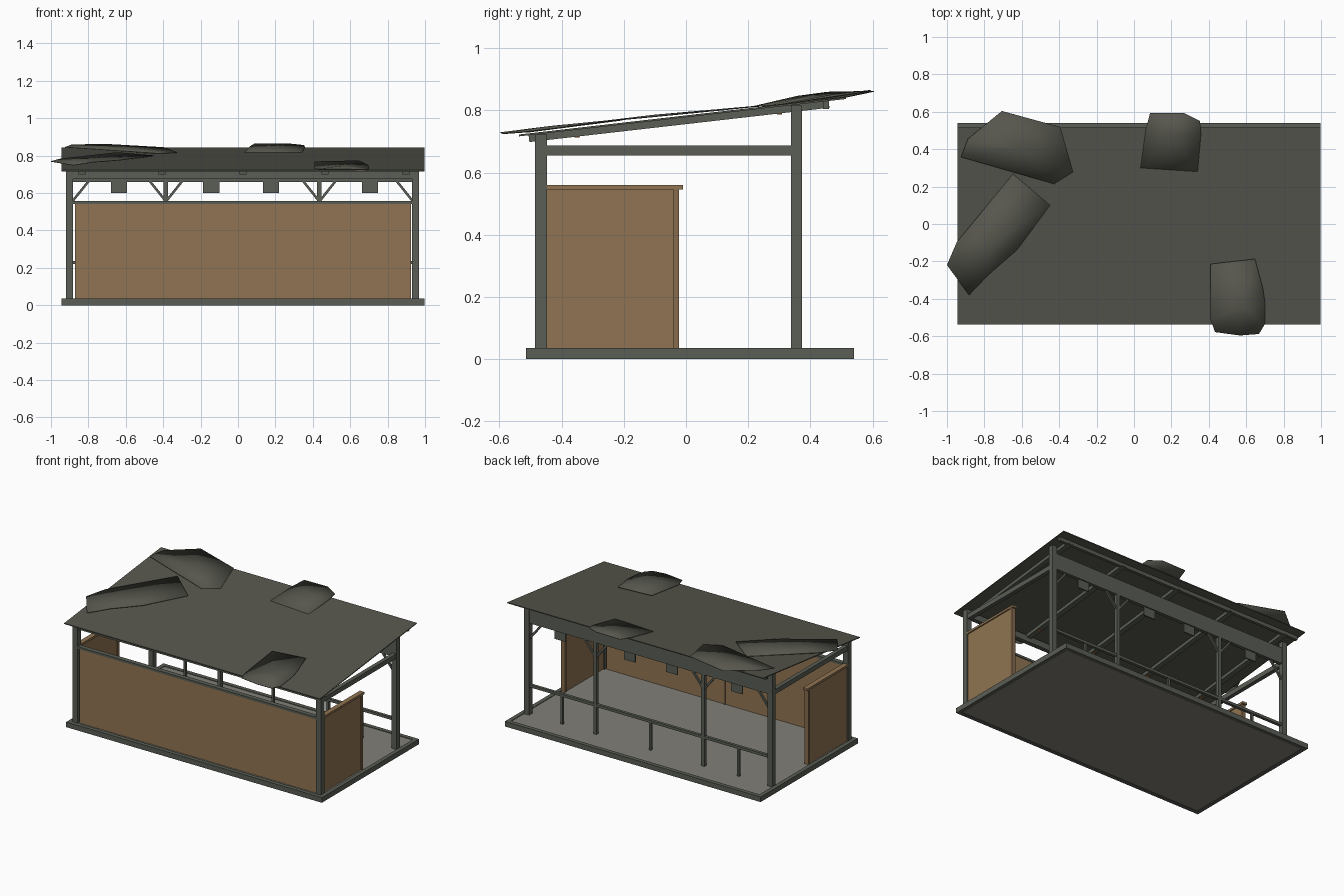
import bpy, bmesh, math
from mathutils import Vector

if "Cube" in bpy.data.objects:
    bpy.data.objects.remove(bpy.data.objects["Cube"])


def mat(name, r, g, b):
    m = bpy.data.materials.new(name)
    m.diffuse_color = (r, g, b, 1)
    m.use_nodes = True
    m.node_tree.nodes["Principled BSDF"].inputs["Base Color"].default_value = m.diffuse_color
    return m


STEEL = mat("grey green steel", 0.102, 0.112, 0.090)
ROOF = mat("roof felt", 0.093, 0.093, 0.075)
FLOOR = mat("concrete floor", 0.225, 0.215, 0.19)
BROWN = mat("brown board", 0.28, 0.175, 0.085)
TRIM = mat("brown trim", 0.24, 0.145, 0.072)
ORANGE = mat("rust orange", 0.35, 0.15, 0.05)


def mesh_object(name, bm, m):
    bmesh.ops.recalc_face_normals(bm, faces=bm.faces)
    me = bpy.data.meshes.new(name)
    bm.to_mesh(me)
    bm.free()
    me.materials.append(m)
    ob = bpy.data.objects.new(name, me)
    bpy.context.collection.objects.link(ob)
    return ob


def box(name, x, y, z, m):
    """Box from (min, max) ranges."""
    bm = bmesh.new()
    bmesh.ops.create_cube(bm, size=1)
    for v in bm.verts:
        for i, r in enumerate((x, y, z)):
            v.co[i] = r[0] if v.co[i] < 0 else r[1]
    return mesh_object(name, bm, m)


def bar(name, a, b, w, h, m):
    """Straight bar of width w and height h between two points."""
    a, b = Vector(a), Vector(b)
    bm = bmesh.new()
    bmesh.ops.create_cube(bm, size=1)
    d = (b - a).normalized()
    side = Vector((0, 1, 0)) if abs(d.x) > 0.3 else Vector((1, 0, 0))
    up = d.cross(side).normalized()
    for v in bm.verts:
        c = v.co.copy()
        v.co = (a + b) / 2 + d * c.x * (b - a).length + side * c.y * w + up * c.z * h
    return mesh_object(name, bm, m)


def roof_z(y):
    return 0.7817 + 0.1143 * y


def patch(name, outline, bulge):
    """Loose roofing sheet: outline of (x, y, lift above roof), fanned around a raised middle."""
    bm = bmesh.new()
    vs = [bm.verts.new((x, y, roof_z(y) + h)) for x, y, h in outline]
    n = len(vs)
    mx = sum(p[0] for p in outline) / n
    my = sum(p[1] for p in outline) / n
    mid = bm.verts.new((mx, my, roof_z(my) + bulge))
    for i in range(n):
        bm.faces.new((vs[i], vs[(i + 1) % n], mid))
    for f in bm.faces:
        f.smooth = True
    ob = mesh_object(name, bm, ROOF)
    s = ob.modifiers.new("thickness", 'SOLIDIFY')
    s.thickness = 0.003


CX = 0.0245                  # middle of the shelter frame
XL, XR = -0.90, 0.95         # corner post lines
YF, YB = -0.466, 0.3555      # front and rear post lines

# base slab with raised rim
box("floor", (-0.92, 0.973), (-0.49, 0.515), (0.002, 0.031), FLOOR)
for s, y in (("front", (-0.515, -0.487)), ("rear", (0.512, 0.54))):
    box(s + "_rim", (-0.945, 0.998), y, (0, 0.035), STEEL)
for s, x in (("left", (-0.945, -0.917)), ("right", (0.97, 0.998))):
    box(s + "_rim", x, (-0.487, 0.512), (0, 0.035), STEEL)

# corner posts, side beams and side walls
for s, x in (("left", XL), ("right", XR)):
    px = (x - 0.0185, x + 0.0185)
    box(s + "_front_post", px, (YF - 0.019, YF + 0.019), (0.03, 0.722), STEEL)
    box(s + "_rear_post", px, (YB - 0.0175, YB + 0.0175), (0.03, 0.815), STEEL)
    box(s + "_side_beam", (x - 0.014, x + 0.014), (YF, YB), (0.655, 0.687), STEEL)
    box(s + "_side_wall", (x - 0.009, x + 0.009), (-0.45, -0.04), (0.033, 0.546), BROWN)
    box(s + "_wall_edge", (x - 0.014, x + 0.014), (-0.04, -0.022), (0.033, 0.546), TRIM)
    box(s + "_wall_cap", (x - 0.017, x + 0.017), (-0.447, -0.01), (0.545, 0.56), BROWN)

# front wall with top rail and inside batten
box("front_wall", (-0.872, 0.925), (YF - 0.01, YF + 0.01), (0.033, 0.545), BROWN)
box("front_wall_rail", (-0.885, 0.935), (YF - 0.016, YF + 0.016), (0.542, 0.557), STEEL)
box("wall_batten", (CX - 0.007, CX + 0.007), (YF + 0.008, YF + 0.016), (0.033, 0.542), TRIM)

# front and rear beams
box("front_beam", (XL, XR), (YF - 0.014, YF + 0.014), (0.675, 0.718), STEEL)
box("rear_header", (XL, XR), (YB - 0.012, YB + 0.012), (0.66, 0.77), STEEL)

# slim rear posts with angled braces
for i, x in enumerate((-0.385, 0.435)):
    box(f"rear_mid_post_{i}", (x - 0.012, x + 0.012), (YB - 0.012, YB + 0.012), (0.03, 0.665), STEEL)
    for d in (-1, 1):
        bar(f"mid_brace_{i}_{d}", (x, YB, 0.555), (x + d * 0.09, YB, 0.668), 0.013, 0.013, STEEL)
for x, d in ((XL, 1), (XR, -1)):
    bar("corner_brace", (x + d * 0.01, YB, 0.55), (x + d * 0.105, YB, 0.668), 0.013, 0.013, STEEL)

# low rear railing
box("rear_rail", (XL, XR), (YB - 0.01, YB + 0.01), (0.22, 0.238), STEEL)
for i, x in enumerate((-0.65, 0.02, 0.69)):
    box(f"rail_post_{i}", (x - 0.008, x + 0.008), (YB - 0.008, YB + 0.008), (0.03, 0.225), STEEL)

# small plates hanging from the rear header
for i, x in enumerate((-0.637, -0.143, 0.177, 0.706)):
    box(f"hanging_plate_{i}", (x - 0.043, x + 0.043), (YB - 0.004, YB + 0.004), (0.60, 0.665), STEEL)

# rafters with rusty clips, and end purlin
for i, x in enumerate((-0.834, -0.406, 0.027, 0.465, 0.898)):
    bar(f"rafter_{i}", (x, -0.505, roof_z(-0.505) - 0.015), (x, 0.46, roof_z(0.46) - 0.015), 0.036, 0.022, STEEL)
    for y in (-0.35, 0.30):
        z = roof_z(y) - 0.027
        box(f"rafter_clip_{i}", (x - 0.012, x + 0.012), (y - 0.008, y + 0.008), (z - 0.002, z + 0.008), ORANGE)
box("rear_purlin", (-0.93, 0.98), (0.44, 0.46), (roof_z(0.45) - 0.028, roof_z(0.45) - 0.003), STEEL)

# sloping roof sheet
rs = box("roof_sheet", (-0.945, 0.998), (-0.537, 0.515), (-0.004, 0.002), ROOF)
for v in rs.data.vertices:
    v.co.z += roof_z(v.co.y)

# loose, curled roofing sheets
patch("loose_sheet_back_left", [(-0.925, 0.358, 0.024), (-0.888, 0.455, 0.026), (-0.706, 0.604, 0.012),
                                (-0.396, 0.519, 0.004), (-0.326, 0.278, 0.004), (-0.428, 0.214, 0.007)], 0.022)
patch("loose_sheet_front_left", [(-1.0, -0.22, 0.014), (-0.947, -0.096, 0.014), (-0.647, 0.267, 0.006),
                                 (-0.449, 0.10, 0.008), (-0.626, -0.139, 0.012), (-0.78, -0.273, 0.015),
                                 (-0.882, -0.38, 0.012)], 0.016)
patch("loose_sheet_back", [(0.035, 0.30, 0.002), (0.064, 0.51, 0.010), (0.086, 0.594, 0.014), (0.267, 0.594, 0.016),
                           (0.353, 0.55, 0.012), (0.358, 0.48, 0.010), (0.34, 0.28, 0.002)], 0.016)
patch("loose_sheet_front", [(0.41, -0.214, 0.012), (0.647, -0.187, 0.014), (0.69, -0.348, 0.012),
                            (0.70, -0.417, 0.010), (0.70, -0.535, 0.010), (0.668, -0.588, 0.012),
                            (0.567, -0.596, 0.016), (0.433, -0.578, 0.014), (0.41, -0.51, 0.008)], 0.018)
